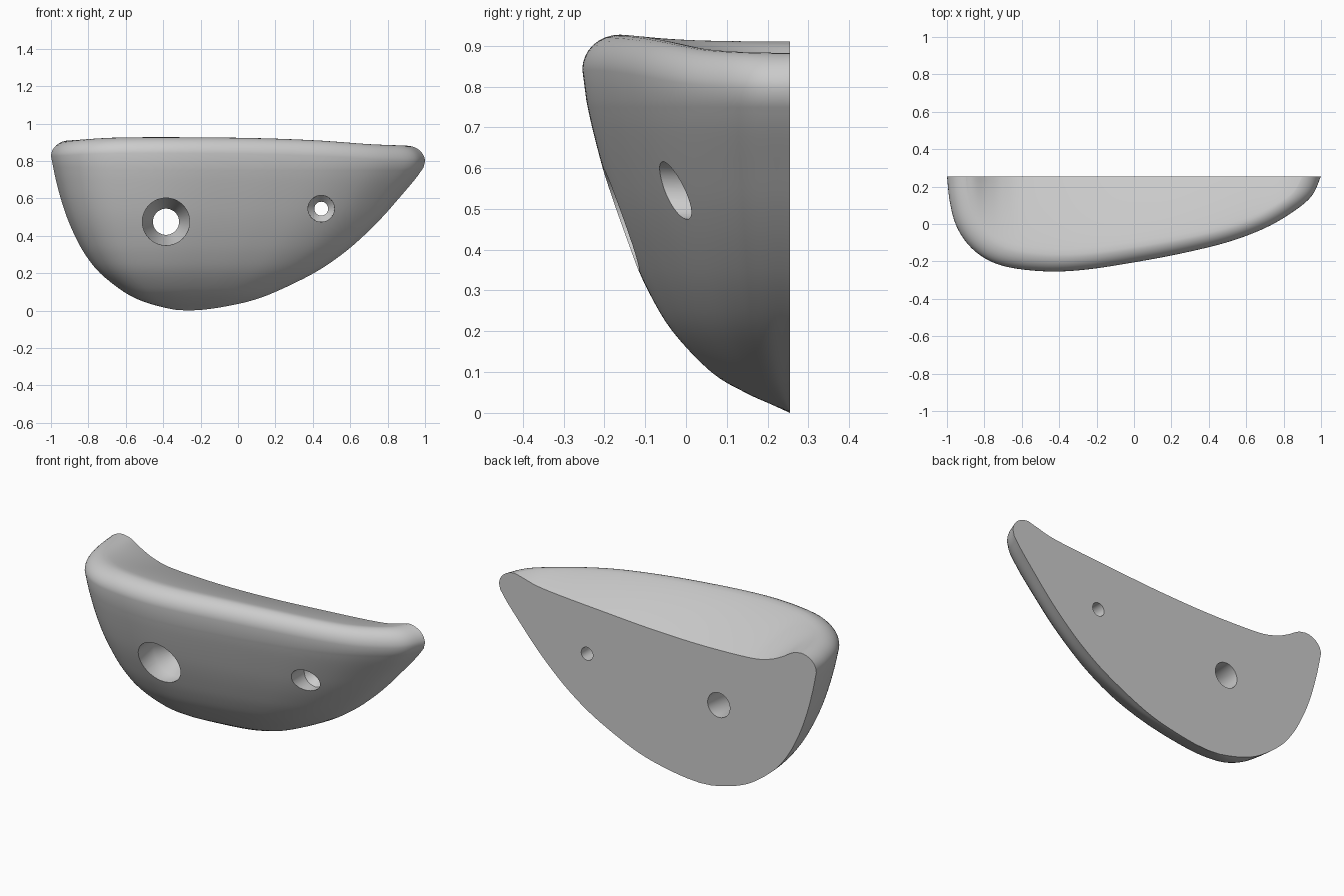
import bpy, bmesh, math
from mathutils import Vector

if "Cube" in bpy.data.objects:
    bpy.data.objects.remove(bpy.data.objects["Cube"])

BACK = 0.255

def smooth_path(pts, n):
    """Catmull-Rom curve through points of any dimension."""
    p = [Vector(q) for q in pts]
    p = [2 * p[0] - p[1]] + p + [2 * p[-1] - p[-2]]
    out = []
    for i in range(1, len(p) - 2):
        a, b, c, d = p[i - 1:i + 3]
        for k in range(n):
            t = k / n
            out.append(0.5 * (2 * b + (c - a) * t + (2 * a - 5 * b + 4 * c - d) * t * t
                              + (3 * b - a - 3 * c + d) * t ** 3))
    return out + [p[-2]]

def lookup(table, x):
    """Linear interpolation in a list of (x, z) pairs."""
    if x <= table[0][0]:
        return table[0][1]
    for a, b in zip(table, table[1:]):
        if x <= b[0]:
            return a[1] + (b[1] - a[1]) * (x - a[0]) / (b[0] - a[0])
    return table[-1][1]

# plan outline of the rim, seen from the top
plan = smooth_path([(-1, .255), (-.985, .12), (-.95, -.01), (-.88, -.117), (-.78, -.193),
                    (-.65, -.235), (-.45, -.254), (-.25, -.243), (0, -.205), (.25, -.158),
                    (.5, -.097), (.7, -.022), (.85, .065), (.95, .15), (1, .255)], 6)
# body sections: height, left x, right x, depth
levels = smooth_path([(.005, -.34, -.18, .011), (.02, -.41, -.08, .044), (.05, -.51, .06, .11),
                      (.1, -.61, .2, .193), (.2, -.737, .405, .288), (.3, -.817, .555, .348),
                      (.4, -.872, .672, .392), (.5, -.915, .772, .429), (.6, -.948, .86, .459),
                      (.7, -.974, .945, .485), (.765, -.988, .992, .499)], 4)
# crest height of the rim and height of the scoop along the back
crest = smooth_path([(-.9, .91), (-.6, .926), (0, .924), (.4, .911), (.7, .89), (.9, .882)], 6)
scoop = smooth_path([(-.9, .91), (-.85, .897), (-.78, .855), (-.7, .82), (-.58, .797),
                     (-.27, .787), (.05, .795), (.36, .814), (.62, .832), (.76, .847),
                     (.84, .867), (.9, .882)], 6)

bm = bmesh.new()
rings = [[(-.265, BACK, 0)] * len(plan)]
for z, xl, xr, d in levels:
    rings.append([(xl + (xr - xl) * (p.x + 1) / 2, BACK - (BACK - p.y) * d / .509, z) for p in plan])
# rounded rim
for k in range(9):
    a = math.pi / 2 * k / 8
    c = 1 - math.cos(a)
    rings.append([(p.x * (1 - .1 * c), BACK - (BACK - p.y) * (1 - .18 * c),
                   lookup(crest, p.x * .9) - .085 * (1 - math.sin(a))) for p in plan])
# scooped top, running from the rim to the flat back
inner = rings[-1]
for k in range(1, 15):
    t = 1 - k / 14
    s = 1 - (1 - t) ** 1.2
    rings.append([(x, BACK - (BACK - y) * t, lookup(scoop, x) + (z - lookup(scoop, x)) * s)
                  for x, y, z in inner])

grid = [[bm.verts.new(co) for co in ring] for ring in rings]
for r0, r1 in zip(grid, grid[1:]):
    for i in range(len(plan) - 1):
        bm.faces.new((r0[i], r0[i + 1], r1[i + 1], r1[i]))
bmesh.ops.remove_doubles(bm, verts=bm.verts, dist=.0008)
bmesh.ops.dissolve_degenerate(bm, edges=bm.edges, dist=.0002)
# flat back
bmesh.ops.holes_fill(bm, edges=[e for e in bm.edges if e.is_boundary], sides=0)
bmesh.ops.recalc_face_normals(bm, faces=bm.faces)
me = bpy.data.meshes.new("climbing_hold")
bm.to_mesh(me)
bm.free()
hold = bpy.data.objects.new("climbing_hold", me)
bpy.context.collection.objects.link(hold)

def cutter(name, x, z, profile, n=48):
    """Turned solid about the y axis from (radius, y) pairs."""
    b = bmesh.new()
    loops = [[b.verts.new((x + r * math.cos(2 * math.pi * i / n), y,
                           z + r * math.sin(2 * math.pi * i / n))) for i in range(n)]
             for r, y in profile]
    for l0, l1 in zip(loops, loops[1:]):
        for i in range(n):
            b.faces.new((l0[i], l0[(i + 1) % n], l1[(i + 1) % n], l1[i]))
    b.faces.new(loops[0])
    b.faces.new(loops[-1])
    bmesh.ops.recalc_face_normals(b, faces=b.faces)
    m = bpy.data.meshes.new(name)
    b.to_mesh(m)
    b.free()
    o = bpy.data.objects.new(name, m)
    bpy.context.collection.objects.link(o)
    o.hide_render = True
    return o

# countersunk bolt hole and screw hole
cutters = [cutter("bolt_hole", -.385, .475, [(.13, -.5), (.125, -.03), (.07, .05), (.07, .5)]),
           cutter("screw_hole", .445, .545, [(.074, -.5), (.07, .06), (.037, .1), (.037, .5)])]
bpy.context.view_layer.objects.active = hold
hold.select_set(True)
for c in cutters:
    mod = hold.modifiers.new(c.name, 'BOOLEAN')
    mod.operation = 'DIFFERENCE'
    mod.solver = 'EXACT'
    mod.object = c
    bpy.ops.object.modifier_apply(modifier=mod.name)
    bpy.data.objects.remove(c)
bpy.ops.object.shade_smooth_by_angle(angle=math.radians(35))
